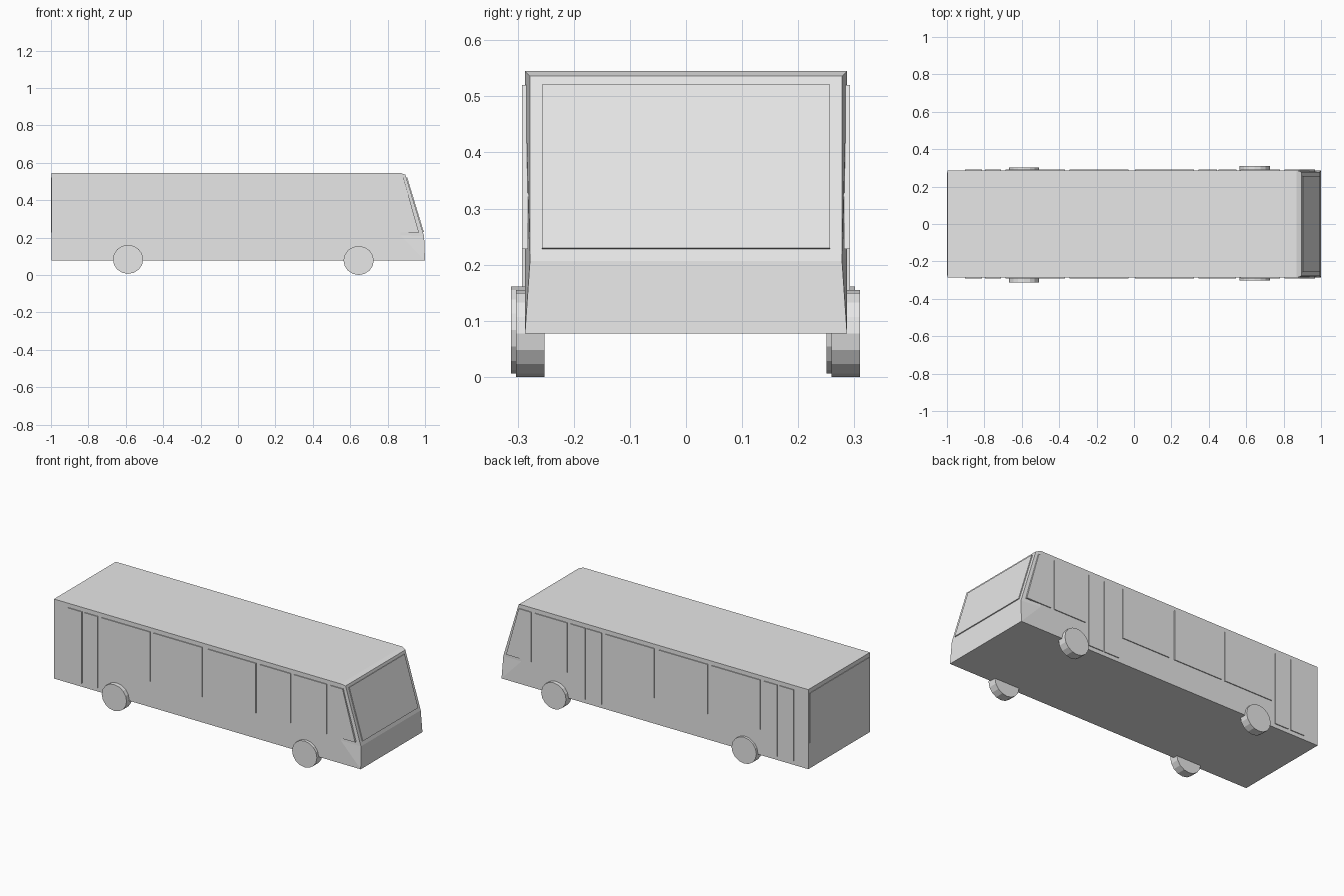
import bpy
import bmesh
from math import pi
from mathutils import Matrix

cube = bpy.data.objects.get("Cube")
if cube:
    bpy.data.objects.remove(cube, do_unlink=True)

# Single paint colour
GREY = (0.8, 0.8, 0.8, 1)
paint = bpy.data.materials.new("light_grey_paint")
paint.use_nodes = True
paint.diffuse_color = GREY
for node in paint.node_tree.nodes:
    if node.type == 'BSDF_PRINCIPLED':
        node.inputs["Base Color"].default_value = GREY


def finish(name, bm):
    bmesh.ops.recalc_face_normals(bm, faces=bm.faces[:])
    mesh = bpy.data.meshes.new(name)
    bm.to_mesh(mesh)
    bm.free()
    mesh.materials.append(paint)
    obj = bpy.data.objects.new(name, mesh)
    bpy.context.collection.objects.link(obj)
    return obj


def slab(name, outline, offset):
    """Closed plate: an outline of 3D points pushed along an offset."""
    bm = bmesh.new()
    face = bm.faces.new([bm.verts.new(p) for p in outline])
    ext = bmesh.ops.extrude_face_region(bm, geom=[face], use_keep_orig=True)
    moved = [g for g in ext["geom"] if isinstance(g, bmesh.types.BMVert)]
    bmesh.ops.translate(bm, verts=moved, vec=offset)
    return finish(name, bm)


# Body shell with a nose that narrows towards the windscreen
HALF, NOSE = 0.287, 0.278
FLOOR, ROOF = 0.077, 0.545
profile = {
    "rear_low": (-0.997, HALF, FLOOR), "rear_top": (-0.997, HALF, ROOF),
    "shoulder": (0.87, HALF, ROOF), "brow": (0.895, NOSE, 0.536),
    "chin": (0.995, NOSE, 0.207), "bumper": (1.0, HALF, FLOOR),
    "cheek": (0.87, HALF, 0.212),
}
bm = bmesh.new()
sides = []
for s in (-1, 1):
    v = {k: bm.verts.new((x, s * y, z)) for k, (x, y, z) in profile.items()}
    for keys in (("rear_low", "rear_top", "shoulder", "cheek", "bumper"),
                 ("shoulder", "brow", "chin", "cheek"),
                 ("cheek", "chin", "bumper")):
        bm.faces.new([v[k] for k in keys])
    sides.append(v)
ring = ["rear_low", "rear_top", "shoulder", "brow", "chin", "bumper"]
a, b = sides
for p, q in zip(ring, ring[1:] + ring[:1]):
    bm.faces.new((a[p], a[q], b[q], b[p]))
finish("body", bm)

# Side windows and doors: (start, end) along the length
SILL, STEP, HEAD = 0.228, 0.1, 0.52
INNER, DEPTH = 0.282, 0.01


def side_panel(name, s, points):
    slab(name, [(x, s * INNER, z) for x, z in points], (0, s * DEPTH, 0))


def box_panel(name, s, span, low):
    x0, x1 = span
    side_panel(name, s, [(x0, low), (x1, low), (x1, HEAD), (x0, HEAD)])


windows = [(-0.686, -0.37), (-0.345, -0.03), (0.005, 0.32), (0.569, 0.78)]
rear_door = [(-0.903, -0.813), (-0.797, -0.71)]
middle_door = [(0.346, 0.444), (0.453, 0.549)]
for s, side in ((-1, "right"), (1, "left")):
    for i, span in enumerate(windows):
        box_panel(f"{side}_window_{i + 1}", s, span, SILL)
    for i, span in enumerate(rear_door):
        box_panel(f"{side}_rear_door_leaf_{i + 1}", s, span, STEP)
    side_panel(f"{side}_cab_window", s,
               [(0.804, SILL), (0.967, SILL), (0.885, HEAD), (0.804, HEAD)])
for i, span in enumerate(middle_door):
    box_panel(f"left_middle_door_leaf_{i + 1}", 1, span, STEP)
box_panel("right_middle_window", -1, (0.346, 0.545), SILL)

# Windscreen on the sloping front
def slope_x(z):
    return 0.895 + (0.536 - z) * 0.1 / 0.329


W = 0.257
slab("windscreen", [(slope_x(z), y, z) for y, z in
                    ((-W, SILL), (W, SILL), (W, HEAD), (-W, HEAD))],
     (0.005, 0, 0.0015))

# Rear window
R = 0.275
slab("rear_window", [(-0.995, y, z) for y, z in
                     ((-R, SILL), (R, SILL), (R, HEAD), (-R, HEAD))],
     (-0.005, 0, 0))

# Wheels, slightly flattened; both axles sit a little off centre
for axle, x, z, shift in (("front", 0.645, 0.0775, 0.0035),
                          ("rear", -0.588, 0.0835, -0.0055)):
    for s, side in ((-1, "right"), (1, "left")):
        bm = bmesh.new()
        bmesh.ops.create_cone(bm, cap_ends=True, segments=16, radius1=1,
                              radius2=1, depth=0.051)
        place = (Matrix.Translation((x, s * 0.281 + shift, z))
                 @ Matrix.Diagonal((0.081, 1, 0.0775, 1))
                 @ Matrix.Rotation(pi / 2, 4, 'X'))
        bmesh.ops.transform(bm, matrix=place, verts=bm.verts)
        finish(f"{axle}_{side}_wheel", bm)
